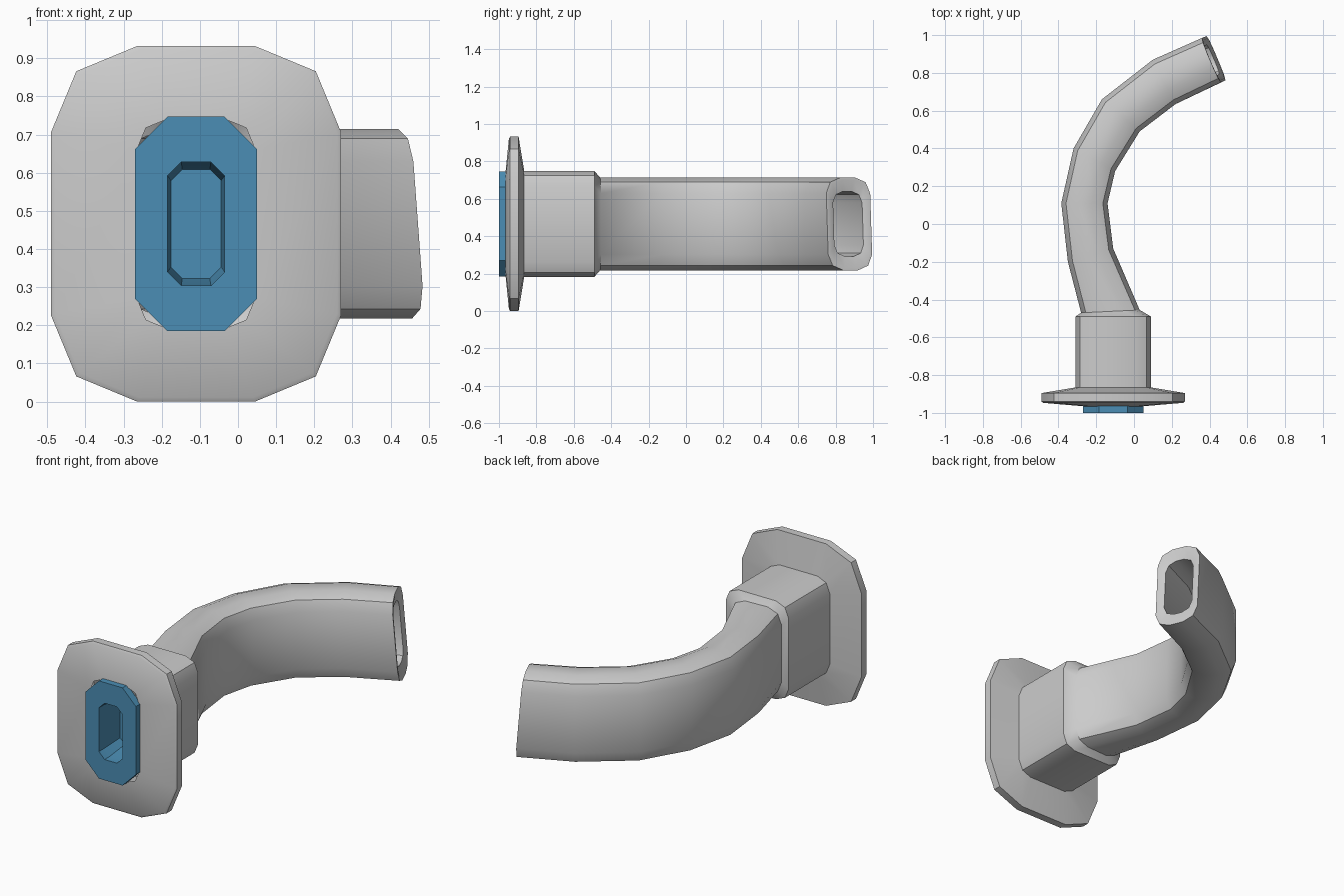
import bpy, bmesh
from math import sin, cos, pi
from mathutils import Vector

if "Cube" in bpy.data.objects:
    bpy.data.objects.remove(bpy.data.objects["Cube"])

CZ = 0.466  # height of the centre line


def ring(left, right, hh, r, segs=2, lean=0.0, scale=1.0):
    """Rounded rectangle spanning two plan points; lean pushes the top backwards."""
    a, b = Vector((*left, CZ)), Vector((*right, CZ))
    mid, side = (a + b) / 2, (b - a).normalized()
    hw = (b - a).length / 2 * scale
    fwd = Vector((-side.y, side.x, 0))
    pts = []
    for k, (sx, sz) in enumerate(((1, 1), (-1, 1), (-1, -1), (1, -1))):
        for i in range(segs + 1):
            t = k * pi / 2 + i / segs * pi / 2
            u = sx * (hw - r) + r * cos(t)
            v = sz * (hh - r) + r * sin(t)
            pts.append(mid + side * u + Vector((0, 0, v)) - fwd * lean * v)
    return pts


def flat(y, hw, hh, r, segs=2):
    return ring((-0.11 - hw, y), (-0.11 + hw, y), hh, r, segs)


def loft(name, rings, cap_end=True, angle=40):
    bm = bmesh.new()
    loops = [[bm.verts.new(p) for p in rg] for rg in rings]
    for a, b in zip(loops, loops[1:]):
        n = len(a)
        for i in range(n):
            bm.faces.new((a[i], a[(i + 1) % n], b[(i + 1) % n], b[i]))
    if cap_end:
        bm.faces.new(loops[-1])
    bmesh.ops.recalc_face_normals(bm, faces=bm.faces)
    me = bpy.data.meshes.new(name)
    bm.to_mesh(me)
    bm.free()
    ob = bpy.data.objects.new(name, me)
    bpy.context.collection.objects.link(ob)
    bpy.ops.object.select_all(action='DESELECT')
    bpy.context.view_layer.objects.active = ob
    ob.select_set(True)
    bpy.ops.object.shade_smooth_by_angle(angle=angle * pi / 180)
    return ob


# Flange plate and straight neck
rings = [
    flat(-0.965, 0.155, 0.275, 0.08),
    flat(-0.947, 0.37, 0.455, 0.22),
    flat(-0.94, 0.38, 0.466, 0.225),
    flat(-0.895, 0.38, 0.466, 0.225),
    flat(-0.865, 0.20, 0.283, 0.08),
    flat(-0.49, 0.20, 0.283, 0.08),
]
# Curved tube: left and right edges seen from above
bend = [
    ((-0.28, -0.47), (0.03, -0.455)),
    ((-0.35, -0.20), (-0.11, -0.13)),
    ((-0.385, 0.11), (-0.14, 0.11)),
    ((-0.32, 0.40), (-0.10, 0.28)),
    ((-0.17, 0.66), (0.03, 0.49)),
    ((0.10, 0.87), (0.22, 0.635)),
]
rings += [ring(l, r, 0.248, 0.085) for l, r in bend]
end = ((0.372, 0.99), (0.472, 0.755))
rings.append(ring(*end, 0.248, 0.085, lean=0.08))
# Rim and hollow bore running back down the tube
rings.append(ring(*end, 0.235, 0.08, lean=0.08, scale=0.9))
rings.append(ring((0.36, 0.985), (0.46, 0.75), 0.174, 0.06, lean=0.08, scale=0.66))
rings += [ring(l, r, 0.174, 0.06, scale=0.66) for l, r in bend[:2:-1]]
loft("spout_body", rings)

# Coloured octagonal seal with a recessed centre
seal = loft("inlet_seal", [
    flat(-0.955, 0.16, 0.281, 0.085, 1),
    flat(-1.0, 0.16, 0.281, 0.085, 1),
    flat(-1.0, 0.075, 0.162, 0.036, 1),
    flat(-0.955, 0.075, 0.162, 0.036, 1),
    flat(-0.82, 0.066, 0.143, 0.03, 1),
])
mat = bpy.data.materials.new("seal_blue")
mat.diffuse_color = (0.07, 0.27, 0.46, 1)
mat.use_nodes = True
mat.node_tree.nodes["Principled BSDF"].inputs["Base Color"].default_value = mat.diffuse_color
seal.data.materials.append(mat)
